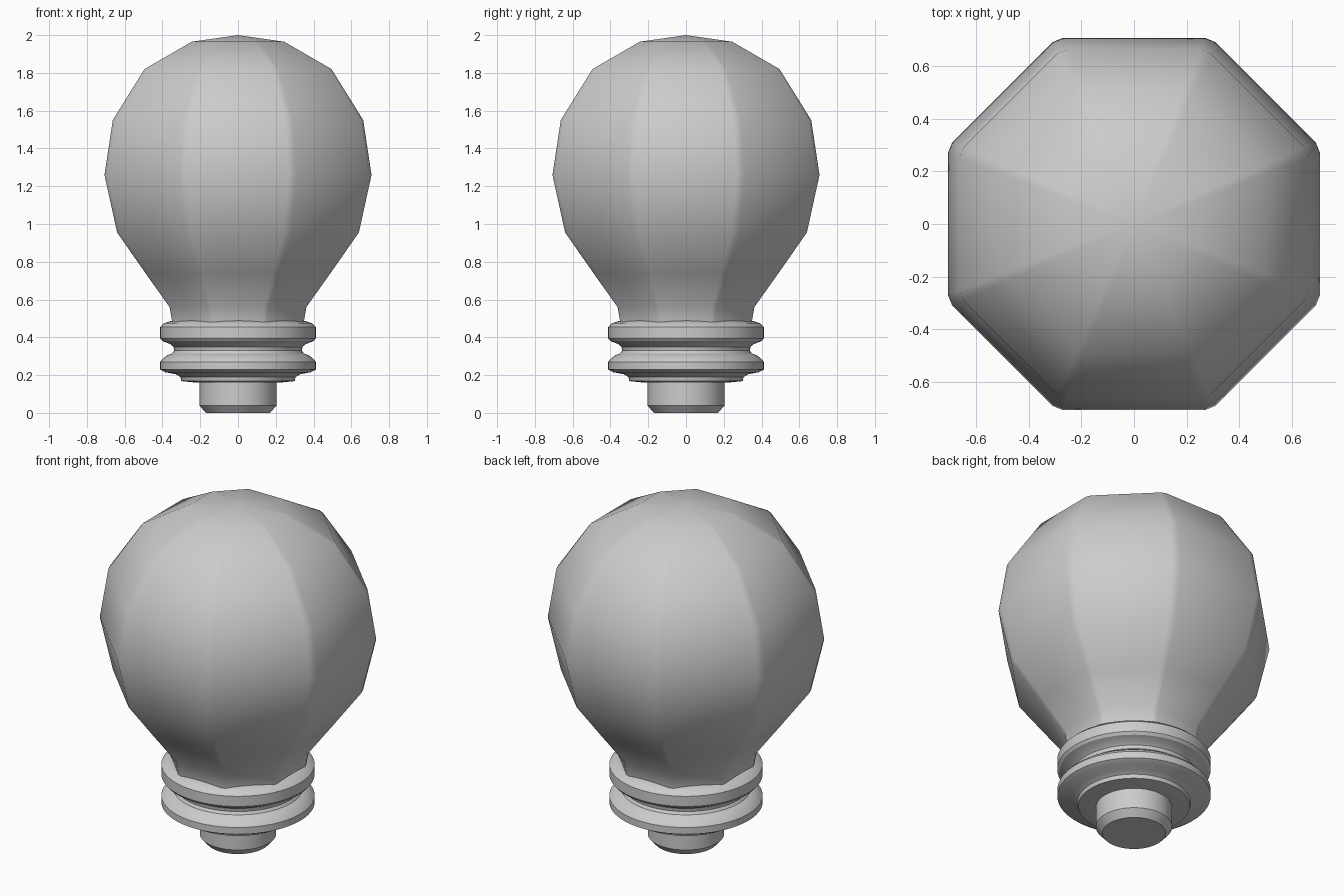
import bpy, bmesh, math

if "Cube" in bpy.data.objects:
    bpy.data.objects.remove(bpy.data.objects["Cube"])


def loft(name, profile, section, angle):
    """Stack scaled copies of a unit cross-section along z; radius 0 makes a tip."""
    bm = bmesh.new()
    n = len(section)
    rings = []
    for r, z in profile:
        if r == 0:
            rings.append([bm.verts.new((0, 0, z))] * n)
        else:
            rings.append([bm.verts.new((r * x, r * y, z)) for x, y in section])
    for a, b in zip(rings, rings[1:]):
        for i in range(n):
            j = (i + 1) % n
            quad = list(dict.fromkeys((a[i], a[j], b[j], b[i])))
            bm.faces.new(quad)
    bmesh.ops.recalc_face_normals(bm, faces=bm.faces)
    mesh = bpy.data.meshes.new(name)
    bm.to_mesh(mesh)
    bm.free()
    ob = bpy.data.objects.new(name, mesh)
    bpy.context.collection.objects.link(ob)
    bpy.ops.object.select_all(action='DESELECT')
    ob.select_set(True)
    bpy.context.view_layer.objects.active = ob
    bpy.ops.object.shade_smooth_by_angle(angle=math.radians(angle))
    return ob


# Faceted glass: octagon with small bevelled corners
octagon = []
for k in range(8):
    mid = math.radians(45 * k)
    for t in (-0.38, 0.38):
        octagon.append((math.cos(mid) - t * math.sin(mid),
                        math.sin(mid) + t * math.cos(mid)))
glass = [(0.34, 0.44), (0.35, 0.49), (0.362, 0.56), (0.49, 0.74), (0.64, 0.955),
         (0.707, 1.26), (0.663, 1.55), (0.495, 1.82), (0.245, 1.965), (0, 2.0)]
loft("bulb_glass", glass, octagon, 60)

# Turned collar and contact
circle = [(math.cos(math.tau * i / 64), math.sin(math.tau * i / 64)) for i in range(64)]
collar = [(0, 0.48), (0.35, 0.488), (0.39, 0.475), (0.412, 0.455), (0.412, 0.395),
          (0.40, 0.38), (0.36, 0.365), (0.342, 0.35), (0.338, 0.33), (0.348, 0.315),
          (0.375, 0.305), (0.395, 0.29), (0.412, 0.27), (0.412, 0.23), (0.385, 0.215),
          (0.33, 0.205), (0.305, 0.19), (0.30, 0.168), (0.215, 0.16), (0, 0.16)]
loft("screw_collar", collar, circle, 30)
contact = [(0, 0.19), (0.205, 0.165), (0.205, 0.04), (0.17, 0.0), (0, 0.0)]
loft("base_contact", contact, circle, 30)
